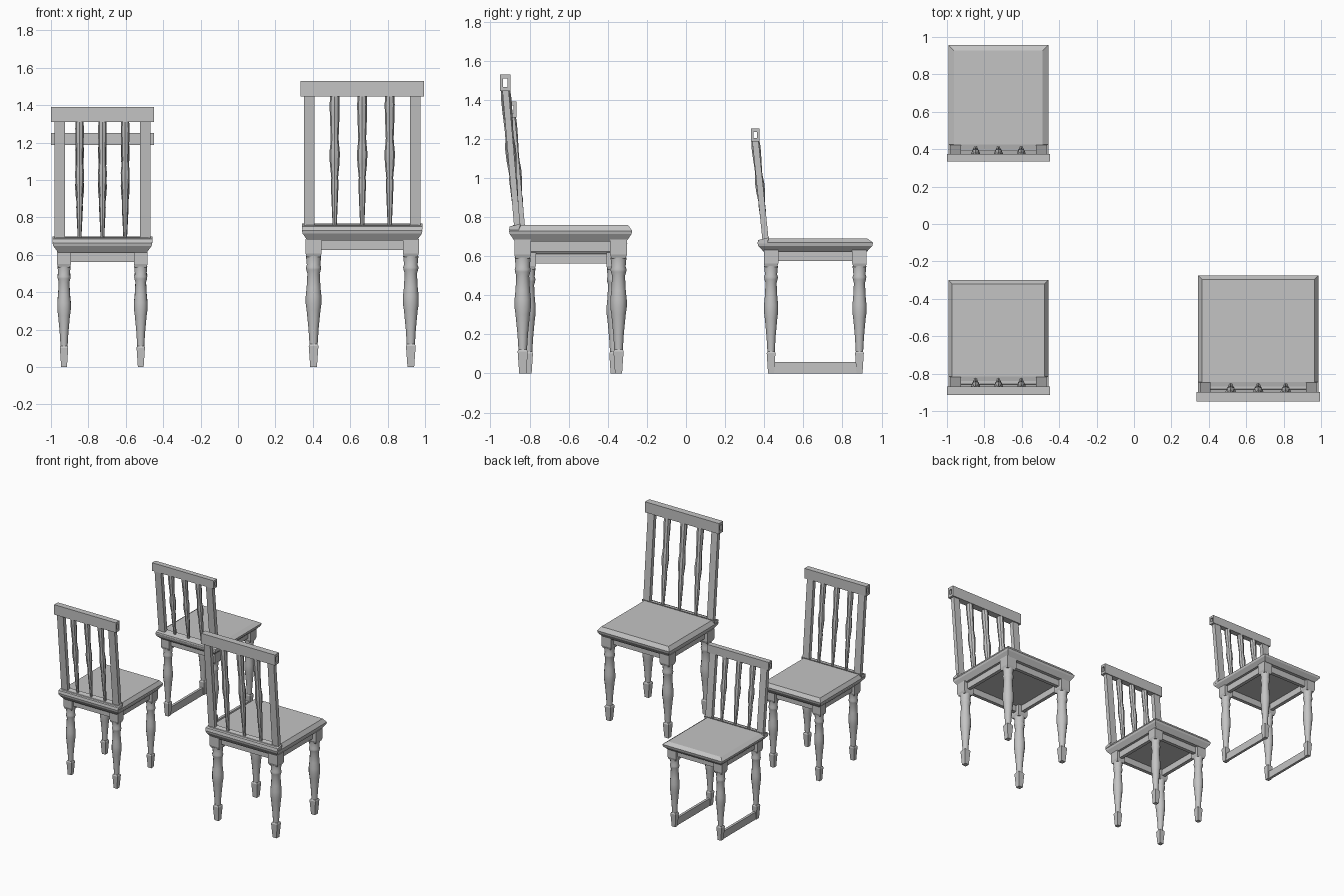
import bpy
import bmesh
import math
from mathutils import Vector

cube = bpy.data.objects.get("Cube")
if cube:
    bpy.data.objects.remove(cube)

grey = bpy.data.materials.new("plain grey")
grey.use_nodes = True
grey.diffuse_color = (0.55, 0.55, 0.55, 1)
grey.node_tree.nodes["Principled BSDF"].inputs["Base Color"].default_value = grey.diffuse_color


def loft(name, rings, closed=False, smooth=False):
    """Skin a list of point rings; cap the ends unless the loop is closed."""
    bm = bmesh.new()
    loops = [[bm.verts.new(p) for p in ring] for ring in rings]
    pairs = list(zip(loops, loops[1:]))
    if closed:
        pairs.append((loops[-1], loops[0]))
    else:
        bm.faces.new(loops[0])
        bm.faces.new(loops[-1])
    for a, b in pairs:
        for i in range(len(a)):
            j = (i + 1) % len(a)
            bm.faces.new((a[i], a[j], b[j], b[i]))
    bmesh.ops.recalc_face_normals(bm, faces=bm.faces)
    mesh = bpy.data.meshes.new(name)
    bm.to_mesh(mesh)
    bm.free()
    mesh.materials.append(grey)
    obj = bpy.data.objects.new(name, mesh)
    bpy.context.collection.objects.link(obj)
    if smooth:
        bpy.ops.object.select_all(action='DESELECT')
        obj.select_set(True)
        bpy.context.view_layer.objects.active = obj
        bpy.ops.object.shade_smooth_by_angle(angle=math.radians(40))
    return obj


def rect(x, y, z, hx, hy):
    return [(x - hx, y - hy, z), (x + hx, y - hy, z), (x + hx, y + hy, z), (x - hx, y + hy, z)]


def circle(x, y, z, r, sides=12):
    return [(x + r * math.cos(math.tau * i / sides), y + r * math.sin(math.tau * i / sides), z)
            for i in range(sides)]


def box(name, x0, x1, y0, y1, z0, z1):
    cx, cy, hx, hy = (x0 + x1) / 2, (y0 + y1) / 2, (x1 - x0) / 2, (y1 - y0) / 2
    return loft(name, [rect(cx, cy, z0, hx, hy), rect(cx, cy, z1, hx, hy)])


# Turned shapes as (fraction of height, radius)
LEG = [(0.16, 0.021), (0.3, 0.027), (0.45, 0.037), (0.5, 0.042), (0.56, 0.042), (0.63, 0.037),
       (0.74, 0.033), (0.77, 0.039), (0.79, 0.041), (0.81, 0.036), (0.88, 0.041)]
SPINDLE = [(0, 0.011), (0.2, 0.017), (0.34, 0.021), (0.37, 0.018), (0.48, 0.026), (0.56, 0.028),
           (0.63, 0.023), (0.67, 0.021), (0.85, 0.026), (0.93, 0.027), (1, 0.024)]


def leg(tag, x, y, h, k):
    foot = 0.12 * h / 0.66
    loft(tag + "_foot", [rect(x, y, 0, 0.018 * k, 0.018 * k),
                         rect(x, y, foot * 0.92, 0.026 * k, 0.026 * k),
                         rect(x, y, foot, 0.021 * k, 0.021 * k)])
    loft(tag + "_turning", [circle(x, y, t * h, r * k) for t, r in LEG], smooth=True)
    loft(tag + "_block", [rect(x, y, 0.87 * h, 0.036 * k, 0.036 * k),
                          rect(x, y, 0.9 * h, 0.043 * k, 0.043 * k),
                          rect(x, y, h + 0.01, 0.043 * k, 0.043 * k)])


def chair(tag, cx, half, back, front, bottom, top, rail_y, rail_z, k, bevel, runners=False):
    cy, hy = (back + front) / 2, (front - back) / 2
    mid = (bottom + top) / 2

    # Seat with a moulded edge
    edge = [(0.03, bottom), (0.004, mid - 0.005), (0, mid + 0.012), (bevel, top)]
    loft(tag + "_seat", [rect(cx, cy, z, half - i, hy - i) for i, z in edge])

    # Legs
    lx = half - 0.062
    ly = hy - 0.07
    for sx, side in ((-1, "right"), (1, "left")):
        for sy, end in ((-1, "back"), (1, "front")):
            leg(f"{tag}_{end}_{side}_leg", cx + sx * lx, cy + sy * ly, bottom, k)

    # Aprons between the legs, and floor runners
    t = 0.014
    for s, side in ((-1, "right"), (1, "left")):
        x, y = cx + s * lx, cy + s * ly
        box(f"{tag}_{side}_apron", x - t, x + t, cy - ly, cy + ly, bottom - 0.05, bottom + 0.01)
        end = "back" if s < 0 else "front"
        box(f"{tag}_{end}_apron", cx - lx, cx + lx, y - t, y + t, bottom - 0.05, bottom + 0.01)
        if runners:
            box(f"{tag}_{side}_runner", x - 0.01, x + 0.01, cy - ly, cy + ly, 0, 0.06)

    # Tilted bottom rail of the back
    strip = [(back, top - 0.025), (back + 0.05, top - 0.025),
             (back + 0.06, top + 0.006), (back + 0.004, top - 0.008)]
    loft(tag + "_bottom_rail", [[(cx + s * half, y, z) for y, z in strip] for s in (-1, 1)])

    # Leaning stiles and spindles
    z0, z1 = top - 0.01, rail_z[0] + 0.01
    y0, y1 = back + 0.042, sum(rail_y) / 2

    def lean(f):
        return y0 + (y1 - y0) * f, z0 + (z1 - z0) * f

    for s, side in ((-1, "right"), (1, "left")):
        x = cx + s * (half - 0.038)
        loft(f"{tag}_{side}_stile", [rect(x, *lean(f), 0.028, 0.016) for f in (0, 1)])
    for i in (-1, 0, 1):
        x = cx + i * half * 0.457
        rings = [circle(x, *lean(f), r * k, 8) for f, r in SPINDLE]
        loft(f"{tag}_spindle_{i + 2}", rings, smooth=True)

    # Hollow top rail
    ry, rz = y1, sum(rail_z) / 2
    hw, hh = (rail_y[1] - rail_y[0]) / 2, (rail_z[1] - rail_z[0]) / 2

    def section(x, a, b):
        return [(x, ry - a, rz - b), (x, ry + a, rz - b), (x, ry + a, rz + b), (x, ry - a, rz + b)]

    x0, x1 = cx - half - 0.008, cx + half + 0.008
    loft(tag + "_top_rail", [section(x0, hw, hh), section(x1, hw, hh),
                             section(x1, hw * 0.42, hh * 0.5), section(x0, hw * 0.42, hh * 0.5)],
         closed=True)


chair("large_chair", 0.664, 0.322, -0.905, -0.275, 0.675, 0.76,
      (-0.95, -0.897), (1.445, 1.53), 1.0, 0.022)
chair("medium_chair", -0.725, 0.267, -0.875, -0.30, 0.612, 0.692,
      (-0.915, -0.868), (1.31, 1.39), 0.86, 0.02)
chair("small_chair", -0.725, 0.267, 0.365, 0.957, 0.625, 0.69,
      (0.333, 0.375), (1.187, 1.252), 0.86, 0.03, runners=True)
